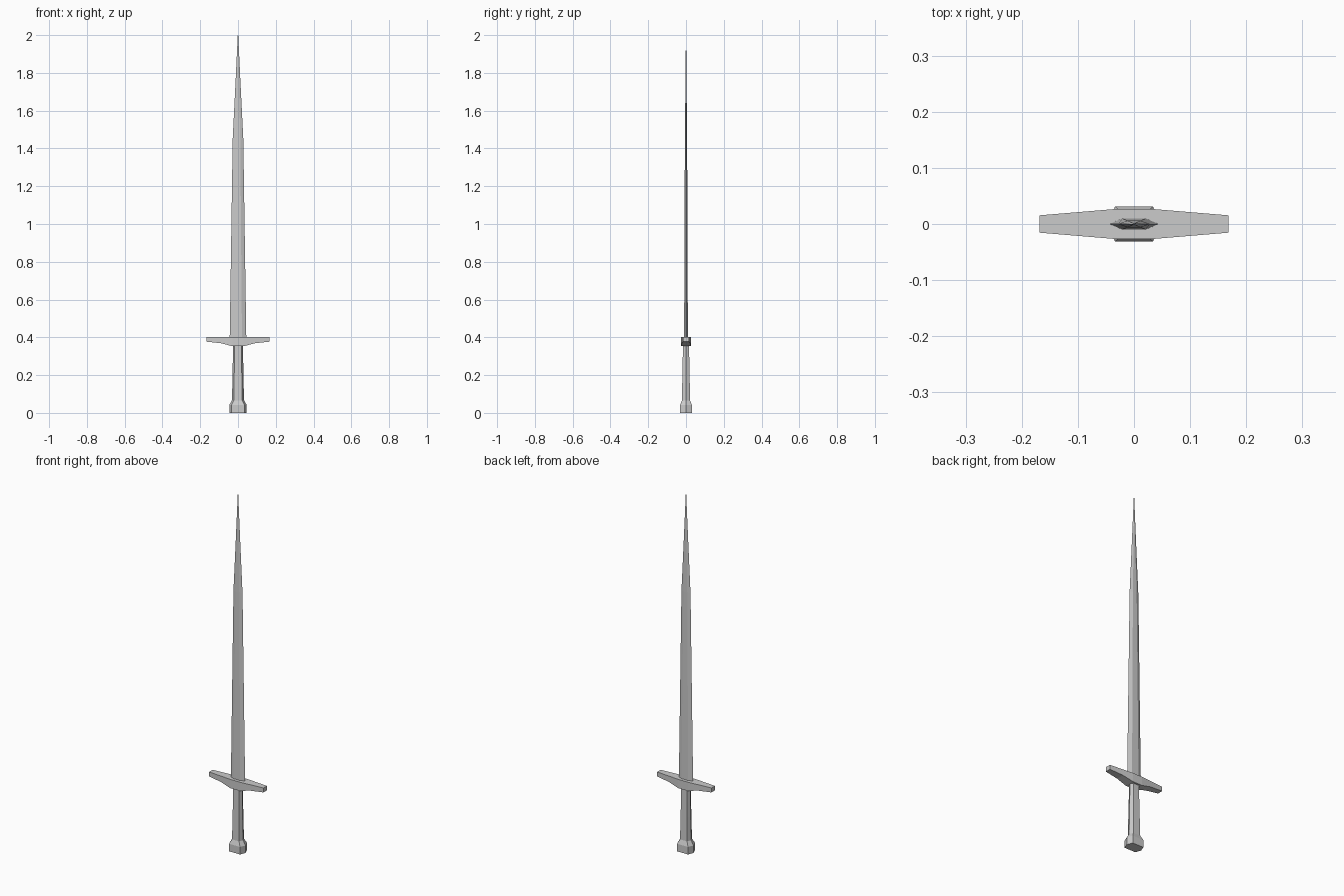
import bpy, bmesh

if "Cube" in bpy.data.objects:
    bpy.data.objects.remove(bpy.data.objects["Cube"])


def loft(name, rings):
    """Join equal-length rings of points into a closed, flat-faced solid."""
    bm = bmesh.new()
    loops = [[bm.verts.new(p) for p in ring] for ring in rings]
    n = len(loops[0])
    for a, b in zip(loops, loops[1:]):
        for i in range(n):
            j = (i + 1) % n
            bm.faces.new((a[i], a[j], b[j], b[i]))
    bm.faces.new(loops[0][::-1])
    bm.faces.new(loops[-1])
    bmesh.ops.remove_doubles(bm, verts=bm.verts, dist=1e-5)
    bmesh.ops.recalc_face_normals(bm, faces=bm.faces)
    mesh = bpy.data.meshes.new(name)
    bm.to_mesh(mesh)
    bm.free()
    obj = bpy.data.objects.new(name, mesh)
    bpy.context.collection.objects.link(obj)
    return obj


def hexagon(z, half_width, flat, half_depth):
    w, f, d = half_width, flat, half_depth
    return [(w, 0, z), (f, d, z), (-f, d, z), (-w, 0, z), (-f, -d, z), (f, -d, z)]


# Blade: flattened hexagon tapering to a point
loft("blade", [hexagon(*r) for r in (
    (0.39, 0.044, 0.021, 0.010),
    (1.45, 0.028, 0.012, 0.006),
    (1.73, 0.014, 0.005, 0.003),
    (2.00, 0.0012, 0.0006, 0.0006))])

# Crossguard: flat on top, arms thinning outwards
guard = []
for x, d, bottom in ((-0.168, 0.0155, 0.377), (-0.09, 0.022, 0.369),
                     (-0.03, 0.027, 0.353), (0.03, 0.027, 0.353),
                     (0.09, 0.022, 0.369), (0.168, 0.0155, 0.377)):
    guard.append([(x, -d, bottom), (x, d, bottom), (x, d, 0.402), (x, -d, 0.402)])
loft("crossguard", guard)

# Grip: six-sided, slightly swelling
loft("grip", [hexagon(*r) for r in (
    (0.05, 0.032, 0.022, 0.022),
    (0.20, 0.029, 0.020, 0.019),
    (0.36, 0.026, 0.018, 0.016))])

# Pommel: six-sided block with a sloped shoulder
loft("pommel", [hexagon(*r) for r in (
    (0.00, 0.046, 0.034, 0.031),
    (0.042, 0.046, 0.034, 0.031),
    (0.068, 0.031, 0.021, 0.021))])
